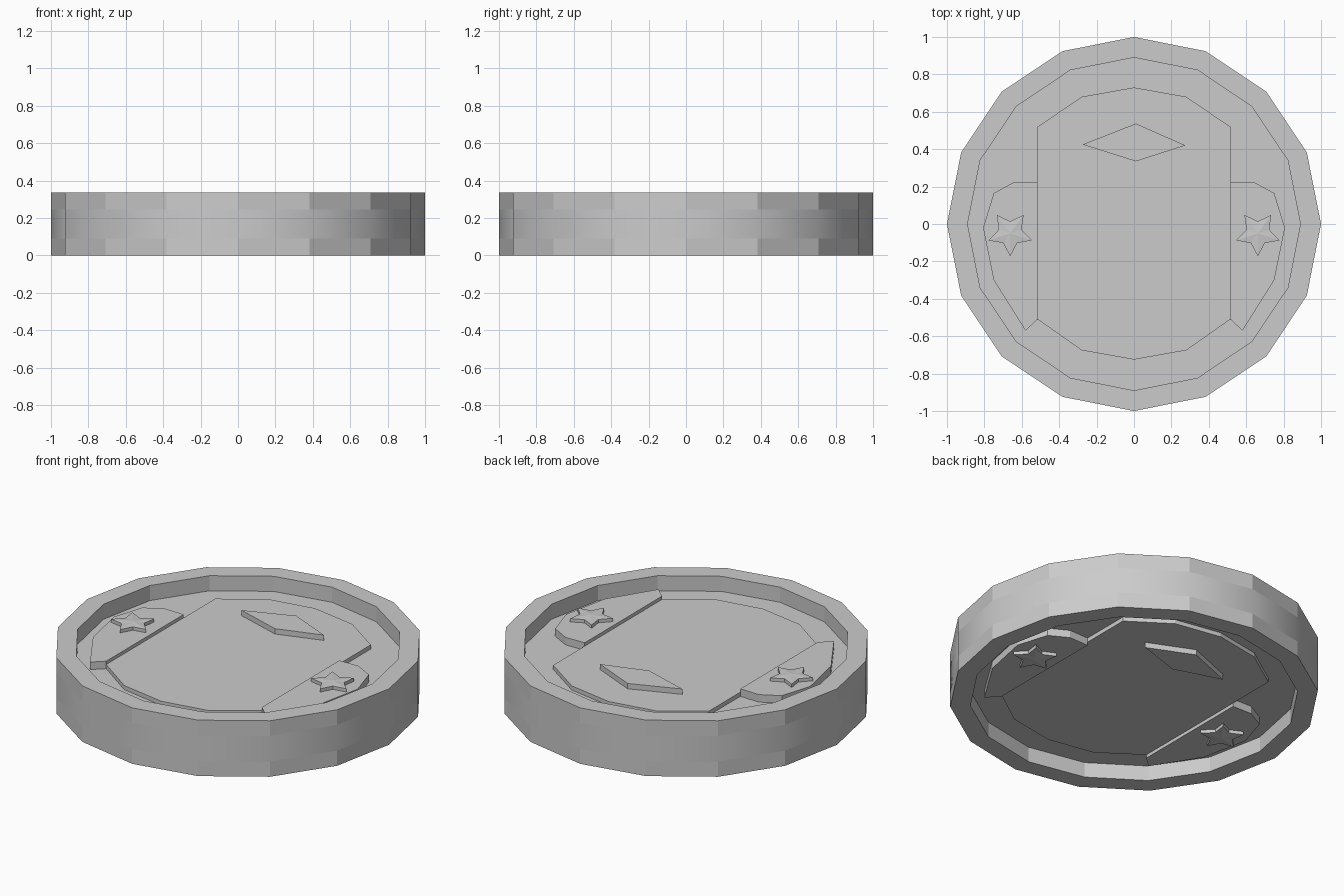
import bpy
import bmesh
from math import pi, cos, sin

if "Cube" in bpy.data.objects:
    bpy.data.objects.remove(bpy.data.objects["Cube"])

MID = 0.1675      # half the coin thickness
FLOOR = 0.077     # recessed face, measured from the middle plane
SIDES = 16


def make_object(name, bm):
    bmesh.ops.recalc_face_normals(bm, faces=bm.faces)
    mesh = bpy.data.meshes.new(name)
    bm.to_mesh(mesh)
    bm.free()
    obj = bpy.data.objects.new(name, mesh)
    obj.location.z = MID
    bpy.context.collection.objects.link(obj)
    return obj


def relief(name, points, base, top, mirror_x=False, bulge=0.0):
    """Raised outline on the coin face, repeated on the reverse."""
    bm = bmesh.new()
    low = [bm.verts.new((x, y, base)) for x, y in points]
    high = [bm.verts.new((x, y, top)) for x, y in points]
    n = len(points)
    for i in range(n):
        j = (i + 1) % n
        bm.faces.new((low[i], low[j], high[j], high[i]))
    cap = bm.faces.new(high)
    if bulge:
        centre = bmesh.ops.poke(bm, faces=[cap])["verts"][0]
        centre.co.z += bulge
    # open bottoms would confuse normal direction, so orient by the cap
    obj = make_object(name, bm)
    if obj.data.polygons[-1].normal.z < 0:
        obj.data.flip_normals()
    mod = obj.modifiers.new("both_faces", 'MIRROR')
    mod.use_axis = (mirror_x, False, True)
    mod.use_mirror_merge = False
    return obj


# Coin body: closed turned profile, smooth only on the middle band
profile = [(0.89, -FLOOR), (0.89, -MID), (1, -MID), (1, -FLOOR),
           (1, FLOOR), (1, MID), (0.89, MID), (0.89, FLOOR)]
bm = bmesh.new()
rings = [[bm.verts.new((r * cos(2 * pi * k / SIDES), r * sin(2 * pi * k / SIDES), z))
          for k in range(SIDES)] for r, z in profile]
for a, (lower, upper) in enumerate(zip(rings, rings[1:])):
    for k in range(SIDES):
        j = (k + 1) % SIDES
        face = bm.faces.new((lower[k], lower[j], upper[j], upper[k]))
        face.smooth = (a == 3)
bm.faces.new(rings[0])
bm.faces.new(rings[-1])
make_object("coin_body", bm)

# Central plate
half = [(0, 0.73), (0.28, 0.68), (0.515, 0.52),
        (0.515, -0.51), (0.28, -0.675), (0, -0.725)]
plate = half + [(-x, y) for x, y in reversed(half[1:-1])]
relief("centre_plate", plate, FLOOR, 0.102)

# Diamond near the top of the plate
relief("diamond", [(-0.275, 0.425), (0.01, 0.335), (0.275, 0.42), (0.01, 0.537)],
       0.102, 0.134)

# Side panels, left and right
relief("side_panels", [(0.515, 0.222), (0.64, 0.225), (0.75, 0.165), (0.807, -0.02),
                       (0.75, -0.3), (0.58, -0.57), (0.515, -0.51)],
       FLOOR, 0.122, mirror_x=True)

# Five-pointed stars on the panels, one point down
star = []
for k in range(10):
    r = 0.122 if k % 2 == 0 else 0.064
    ang = -pi / 2 + k * pi / 5
    star.append((0.662 + r * cos(ang), -0.05 + r * sin(ang)))
relief("stars", star, 0.122, 0.142, mirror_x=True, bulge=0.006)
